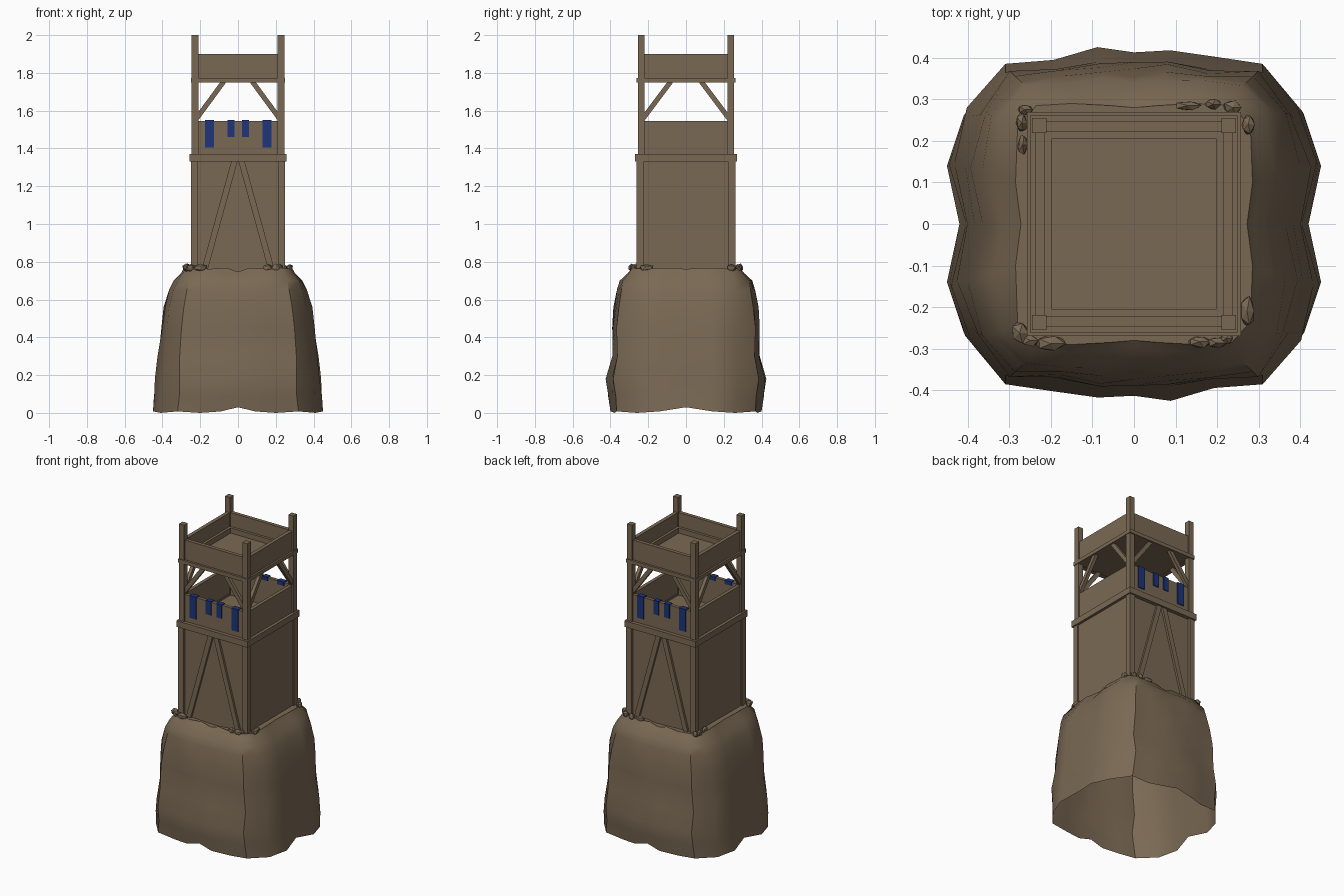
import bpy, bmesh, math, random
from mathutils import Vector

random.seed(4)
cube = bpy.data.objects.get("Cube")
if cube:
    bpy.data.objects.remove(cube, do_unlink=True)


def material(name, rgb):
    m = bpy.data.materials.new(name)
    m.use_nodes = True
    m.diffuse_color = (*rgb, 1)
    m.node_tree.nodes["Principled BSDF"].inputs["Base Color"].default_value = (*rgb, 1)
    return m


BROWN = material("earth brown", (0.195, 0.141, 0.088))
BLUE = material("banner blue", (0.013, 0.035, 0.19))


def finish(name, bm, mat):
    bmesh.ops.recalc_face_normals(bm, faces=bm.faces)
    me = bpy.data.meshes.new(name)
    bm.to_mesh(me)
    bm.free()
    me.materials.append(mat)
    ob = bpy.data.objects.new(name, me)
    bpy.context.collection.objects.link(ob)
    return ob


def box(name, lo, hi, mat=BROWN):
    bm = bmesh.new()
    bmesh.ops.create_cube(bm, size=1)
    for v in bm.verts:
        v.co = Vector([(a + b) / 2 + c * (b - a) for a, b, c in zip(lo, hi, v.co)])
    return finish(name, bm, mat)


def strut(name, a, b, width, depth, out):
    """Beam from a to b, with its depth along the wall's outward direction."""
    a, b, out = Vector(a), Vector(b), Vector(out)
    side = (b - a).cross(out).normalized()
    bm = bmesh.new()
    bmesh.ops.create_cube(bm, size=1)
    for v in bm.verts:
        x, y, z = v.co
        v.co = (a + b) / 2 + side * x * width + out * y * depth + (b - a) * z
    return finish(name, bm, BROWN)


def frame(name, x, y, thick, z0, z1):
    """Four bars around a rectangle with outer half sizes x and y."""
    for s, n in ((-1, "front_right"), (1, "back_left")):
        ys = sorted((s * y, s * (y - thick)))
        xs = sorted((s * x, s * (x - thick)))
        box(f"{name}_{n}_long", (-x, ys[0], z0), (x, ys[1], z1))
        box(f"{name}_{n}_side", (xs[0], thick - y, z0), (xs[1], y - thick, z1))


# Earth mound: lofted from a wavy base outline to a squarer top outline
base = [(.42, 0), (.45, .15), (.41, .28), (.32, .395), (.2, .405), (.09, .43), (0, .425)]
top = [(.272, 0), (.285, .1), (.28, .235), (.235, .285), (.15, .29), (.06, .285), (0, .28)]


def full_outline(q):
    half = q + [(-x, y) for x, y in q[-2::-1]]
    return half + [(x, -y) for x, y in half[-2:0:-1]]


levels = [(0, 0, .93), (.09, .02, .97), (.18, .06, 1.01), (.3, .12, .955), (.45, .24, 1),
          (.56, .34, 1.01), (.65, .5, 1.03), (.7, .66, 1.05), (.74, .9, 1.02), (.762, 1, 1)]
outer, inner = full_outline(base), full_outline(top)
count = len(outer)
bm = bmesh.new()
rings = []
for k, (z, w, sy) in enumerate(levels):
    ring = []
    for i, (p, q) in enumerate(zip(outer, inner)):
        axis = i % 6 == 0
        dz = (.03 if axis else .008 * (i % 2)) if k == 0 else 0
        if k == len(levels) - 1:
            dz = -.015 if i % 12 == 6 else .006 * (i % 2)
        bulge = 1 - .012 * (1 + math.sin(i * 2.1 + k * 1.3)) * (0 < k < 8)
        x = (p[0] * (1 - w) + q[0] * w) * bulge
        y = (p[1] * (1 - w) + q[1] * w) * bulge * sy
        ring.append(bm.verts.new((x, y, z + dz)))
    rings.append(ring)
for a, b in zip(rings, rings[1:]):
    for i in range(count):
        j = (i + 1) % count
        bm.faces.new((a[i], a[j], b[j], b[i]))
bm.faces.new(rings[-1])
mound = finish("earth_mound", bm, BROWN)
bpy.ops.object.select_all(action="DESELECT")
mound.select_set(True)
bpy.context.view_layer.objects.active = mound
bpy.ops.object.shade_smooth_by_angle(angle=math.radians(40))

# Corner posts, thicker along the lower storey
for sx in (-1, 1):
    for sy in (-1, 1):
        for name, cx, cy, h, z0, z1 in (("lower_post", .231, .242, .019, .72, 1.34),
                                        ("upper_post", .228, .237, .018, 1.34, 2)):
            box(name, (sx * cx - h, sy * cy - h, z0), (sx * cx + h, sy * cy + h, z1))

# Lower storey walls and the A-shaped braces on front and back
box("lower_walls", (-.24, -.245, .72), (.24, .245, 1.33))
for sy in (-1, 1):
    for sx in (-1, 1):
        strut("wall_brace", (sx * .182, sy * .25, .74), (sx * .018, sy * .25, 1.335),
              .032, .018, (0, sy, 0))

# Middle platform with its parapet
frame("middle_beam", .257, .27, .045, 1.33, 1.37)
box("middle_floor", (-.23, -.24, 1.335), (.23, .24, 1.36))
frame("middle_parapet", .238, .247, .022, 1.36, 1.545)

# Top platform with its parapet and inner ledge
frame("top_beam", .25, .261, .03, 1.748, 1.772)
box("top_floor", (-.23, -.24, 1.75), (.23, .24, 1.776))
frame("top_parapet", .238, .247, .024, 1.77, 1.9)
frame("top_inner_ledge", .215, .224, .018, 1.77, 1.81)

# Diagonal braces under the top platform on all four sides
for s in (-1, 1):
    for t in (-1, 1):
        strut("platform_brace", (t * .222, s * .237, 1.555), (t * .075, s * .237, 1.755),
              .026, .022, (0, s, 0))
        strut("platform_brace_side", (s * .228, t * .23, 1.555), (s * .228, t * .08, 1.755),
              .026, .022, (s, 0, 0))

# Banners folded over the front and back parapets
for s in (-1, 1):
    for x, w, z in ((-.15, .048, 1.405), (-.037, .038, 1.46), (.04, .038, 1.46), (.153, .048, 1.405)):
        for part, y0, y1, z0 in (("banner", .247, .253, z), ("banner_fold", .22, .253, 1.545),
                                 ("banner_inner", .219, .225, 1.525)):
            ys = sorted((s * y0, s * y1))
            box(part, (x - w / 2, ys[0], z0), (x + w / 2, ys[1], 1.55), BLUE)

# Loose rocks around the foot of the tower: x, y and half sizes
rocks = [(.13, .285, .035, .012), (.19, .288, .02, .014), (.237, .28, .024, .018), (.275, .24, .016, .026),
         (-.262, .275, .02, .014), (-.27, .243, .015, .025), (-.268, .19, .012, .026), (.272, -.21, .02, .038),
         (.158, -.283, .032, .015), (.2, -.286, .025, .015), (.222, -.276, .018, .014),
         (-.275, -.262, .022, .026), (-.2, -.288, .036, .02), (-.25, -.28, .02, .015)]
for x, y, rx, ry in rocks:
    bm = bmesh.new()
    bmesh.ops.create_icosphere(bm, subdivisions=1, radius=1)
    for v in bm.verts:
        r = random.uniform(.85, 1.15)
        v.co = (x + v.co.x * rx * r, y + v.co.y * ry * r, .768 + v.co.z * .022 * r)
    finish("rock", bm, BROWN)
